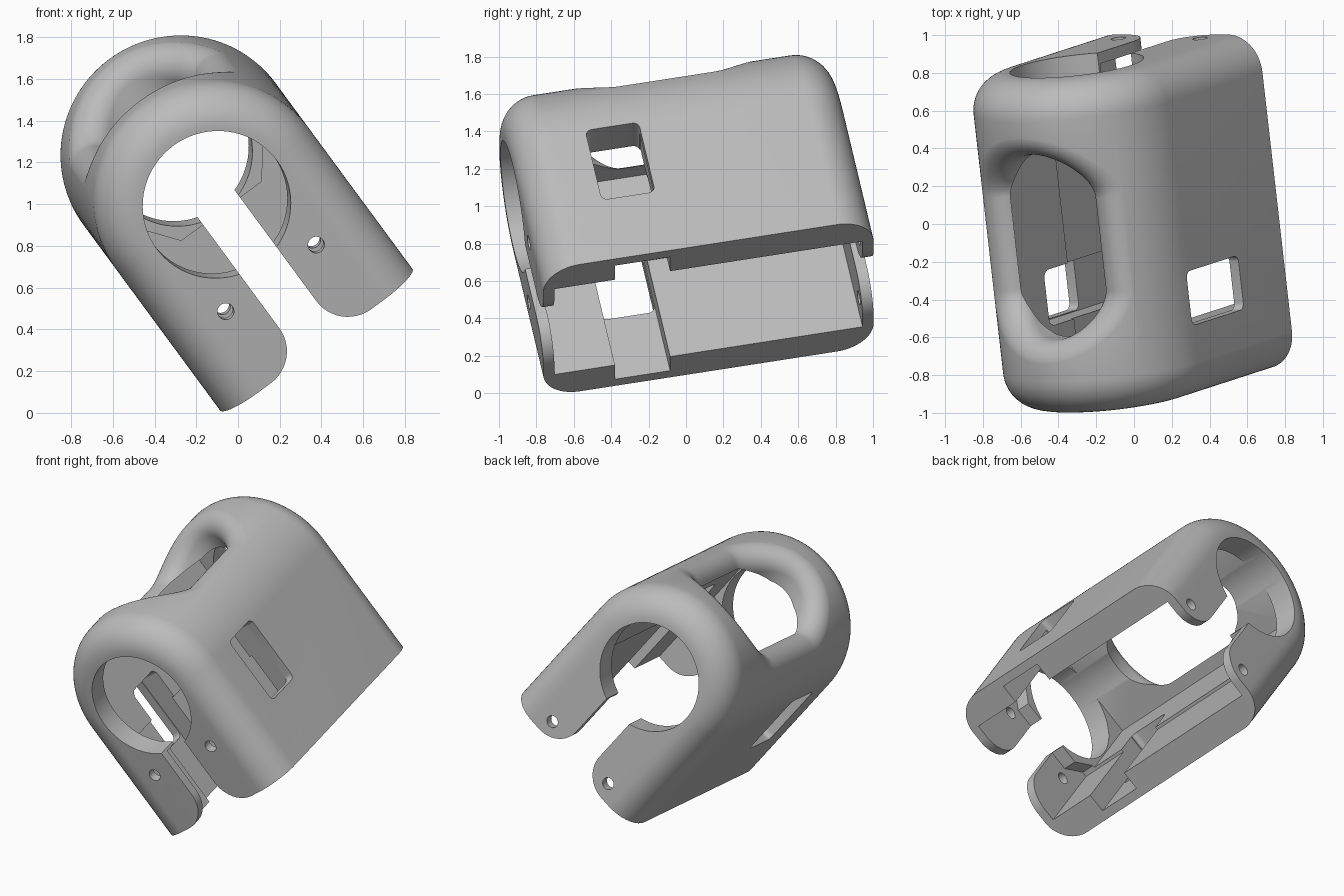
import bpy, bmesh, math
from mathutils import Matrix, Vector

cube = bpy.data.objects.get("Cube")
if cube:
    bpy.data.objects.remove(cube, do_unlink=True)

# Main sizes: x across, y along the body, z from the dome axis upward
R = 0.572
INNER, CEILING = 0.365, 0.34
FRONT, BACK, BOTTOM = -0.745, 1.053, -0.858
EDGE = 0.2

grey = bpy.data.materials.new("plain grey")
grey.use_nodes = True
grey.diffuse_color = (0.5, 0.5, 0.5, 1)
grey.node_tree.nodes["Principled BSDF"].inputs["Base Color"].default_value = (0.5, 0.5, 0.5, 1)


def make_object(name, bm):
    bmesh.ops.recalc_face_normals(bm, faces=bm.faces[:])
    mesh = bpy.data.meshes.new(name)
    bm.to_mesh(mesh)
    bm.free()
    mesh.materials.append(grey)
    obj = bpy.data.objects.new(name, mesh)
    bpy.context.collection.objects.link(obj)
    return obj


def loft(name, rings, apex=None):
    """Skin closed rings; the last ring closes flat or to an apex."""
    bm = bmesh.new()
    rows = [[bm.verts.new(p) for p in ring] for ring in rings]
    n = len(rows[0])
    for a, b in zip(rows, rows[1:]):
        for i in range(n):
            j = (i + 1) % n
            bm.faces.new((a[i], a[j], b[j], b[i]))
    bm.faces.new(rows[0])
    if apex:
        tip = bm.verts.new(apex)
        for i in range(n):
            bm.faces.new((rows[-1][i], rows[-1][(i + 1) % n], tip))
    else:
        bm.faces.new(rows[-1])
    return make_object(name, bm)


def extrude(name, outline, y0, y1):
    return loft(name, [[(x, y, z) for x, z in outline] for y in (y0, y1)])


def mirrored(half):
    return half + [(-x, z) for x, z in reversed(half)]


def arc(cx, cz, r, start, end, steps):
    angles = [math.radians(start + (end - start) * i / steps) for i in range(steps + 1)]
    return [(cx + r * math.cos(t), cz + r * math.sin(t)) for t in angles]


def arch(r, bottom):
    return [(-r, bottom)] + arc(0, 0, r, 180, 0, 64) + [(r, bottom)]


def cylinder(name, x, z, r, y0, y1, steps):
    return extrude(name, arc(x, z, r, 0, 360, steps)[:-1], y0, y1)


def block(name, x, y0, y1, z0, z1, bevel=0):
    bm = bmesh.new()
    bmesh.ops.create_cube(bm, size=1)
    for v in bm.verts:
        v.co = ((v.co.x * 2 * x), y0 if v.co.y < 0 else y1, z0 if v.co.z < 0 else z1)
    if bevel:
        along = [e for e in bm.edges if abs(e.verts[0].co.x - e.verts[1].co.x) > x]
        bmesh.ops.bevel(bm, geom=along, offset=bevel, segments=5, profile=0.5, affect='EDGES')
    return make_object(name, bm)


def slot_cutter(half, y0, y1, r):
    """Stadium slot whose rim rolls over onto the dome with radius r."""
    dome = R + 0.001
    steps = 20
    outline = []
    for cy, start in ((y1 - half, 0), (y0 + half, 180)):
        for i in range(33):
            t = math.radians(start + 180 * i / 32)
            n = Vector((math.cos(t), math.sin(t), 0))
            outline.append((Vector((0, cy, 0)) + n * half, n))
    rings = [[] for _ in range(steps + 2)]
    for p, n in outline:
        c = p + n * r
        c.z = math.sqrt((dome - r) ** 2 - c.x ** 2)
        normal = Vector((c.x, 0, c.z)).normalized()
        rings[0].append(Vector((p.x, p.y, 0)))
        for k in range(steps):
            rings[k + 1].append(c + (-n).slerp(normal, k / (steps - 1)) * r)
        rings[-1].append(c + normal * (r + 0.1))
    return loft("slot_cutter", rings, (0, (y0 + y1) / 2, 1.2))


# Outer shell with rounded ends
rings = []
steps = 14
for k in range(steps + 1):
    t = math.pi / 2 * k / steps
    inset, depth = EDGE * (1 - math.sin(t)), EDGE * (1 - math.cos(t))
    rings.append([(x, FRONT + depth, z) for x, z in arch(R - inset, BOTTOM)])
rings += [[(x, FRONT + BACK - y, z) for x, y, z in ring] for ring in reversed(rings)]
housing = loft("housing", rings)

# Gap between the legs, flaring out round their lower corners
GAP, CORNER = 0.11, 0.19
gap = [(GAP, 0)] + arc(GAP + CORNER, BOTTOM + CORNER, CORNER, 180, 270, 12)
gap = mirrored(gap + [(GAP + CORNER, BOTTOM - 0.2)])

# Thinner end plates on the legs, leaving a thick lip under each hole
WIDE = INNER + 0.02
recess = mirrored([(0, -0.355), (0.24, -0.355), (0.35, -0.21), (WIDE, -0.21), (WIDE, BOTTOM - 0.15)])
recess.pop()
recess = recess[:5] + [(-WIDE, BOTTOM - 0.15), (-WIDE, -0.21), (-0.35, -0.21), (-0.24, -0.355)]

cutters = [
    block("cavity_cutter", INNER, FRONT + 0.15, BACK - 0.16, BOTTOM - 0.1, CEILING),
    extrude("leg_recess_cutter", recess, FRONT + 0.06, BACK - 0.06),
    cylinder("end_hole_cutter", 0, 0, 0.357, -2, 2, 72),
    extrude("gap_cutter", gap, -2, 2),
    slot_cutter(0.25, -0.34, 0.66, 0.12),
    block("window_cutter", 1, -0.35, -0.06, -0.46, 0.01, 0.035),
    block("strap_channel_cutter", R - 0.06, -0.355, -0.055, BOTTOM - 0.2, -0.02),
]
# Screw holes sit lower on the back plates
for x in (-0.269, 0.269):
    cutters.append(cylinder("front_screw_cutter", x, -0.446, 0.04, -2, 0, 24))
    cutters.append(cylinder("back_screw_cutter", x, -0.75, 0.04, 0.5, 2, 24))

for cutter in cutters:
    cutter.hide_render = True
    mod = housing.modifiers.new(cutter.name, 'BOOLEAN')
    mod.operation = 'DIFFERENCE'
    mod.solver = 'EXACT'
    mod.object = cutter

# Bake the cuts and drop the cutters
bpy.context.view_layer.update()
cut = housing.evaluated_get(bpy.context.evaluated_depsgraph_get())
mesh = bpy.data.meshes.new_from_object(cut)
housing.modifiers.clear()
housing.data = mesh
for cutter in cutters:
    bpy.data.objects.remove(cutter, do_unlink=True)

# Tilt the body into place
across = Vector((0.805, 0, 0.593)).normalized()
along = Vector((-0.112, 0.982, 0.152)).normalized()
up = across.cross(along).normalized()
along = up.cross(across)
pose = Matrix((across, along, up)).transposed().to_4x4()
pose.translation = across * 0.51 + up * 1.023
mesh.transform(pose)

bpy.ops.object.select_all(action='DESELECT')
housing.select_set(True)
bpy.context.view_layer.objects.active = housing
bpy.ops.object.shade_smooth_by_angle(angle=math.radians(30))
